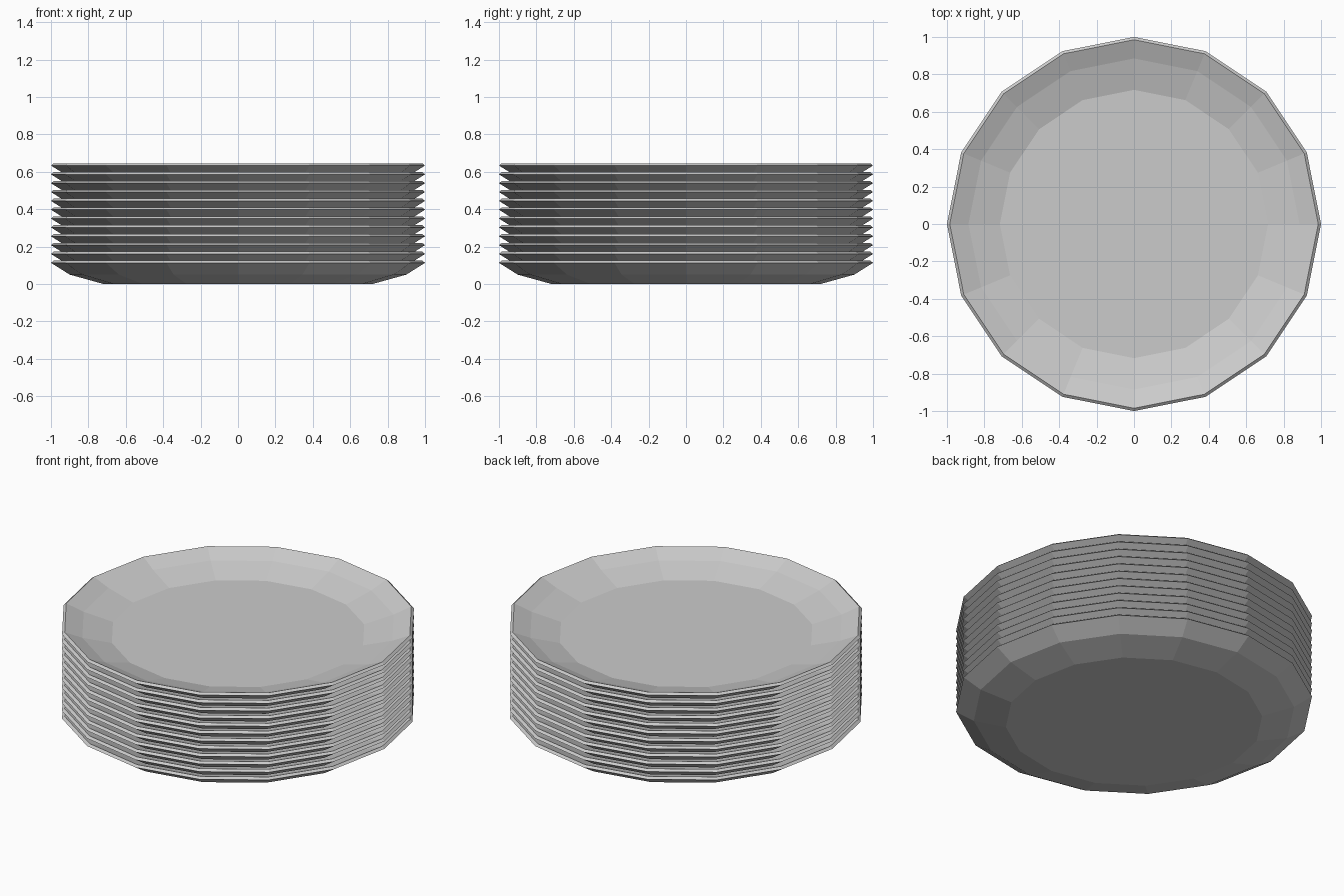
import bpy
import bmesh
from math import cos, sin, tau

cube = bpy.data.objects.get("Cube")
if cube:
    bpy.data.objects.remove(cube)

SIDES = 16
PLATES = 12
SPACING = 0.0473

# Plate section from the underside, around the rim, to the inner floor
PROFILE = [(0.72, 0.0), (0.90, 0.05), (1.0, 0.113),
           (0.985, 0.125), (0.885, 0.083), (0.717, 0.037)]

# Single glazed grey
grey = bpy.data.materials.new("plate_grey")
grey.use_nodes = True
colour = (0.6, 0.6, 0.6, 1.0)
grey.diffuse_color = colour
grey.node_tree.nodes["Principled BSDF"].inputs["Base Color"].default_value = colour


def plate_mesh():
    """Turn the section into a closed, faceted dish."""
    bm = bmesh.new()
    rings = [[bm.verts.new((r * cos(tau * i / SIDES), r * sin(tau * i / SIDES), z))
              for i in range(SIDES)] for r, z in PROFILE]
    for low, high in zip(rings, rings[1:]):
        for i in range(SIDES):
            j = (i + 1) % SIDES
            bm.faces.new((low[i], low[j], high[j], high[i]))
    bm.faces.new(rings[0][::-1])
    bm.faces.new(rings[-1])
    bmesh.ops.recalc_face_normals(bm, faces=bm.faces)
    mesh = bpy.data.meshes.new("plate")
    bm.to_mesh(mesh)
    bm.free()
    mesh.materials.append(grey)
    return mesh


# Stack of nested plates sharing one mesh
dish = plate_mesh()
for n in range(PLATES):
    plate = bpy.data.objects.new(f"plate_{n + 1}", dish)
    plate.location.z = n * SPACING
    bpy.context.collection.objects.link(plate)
